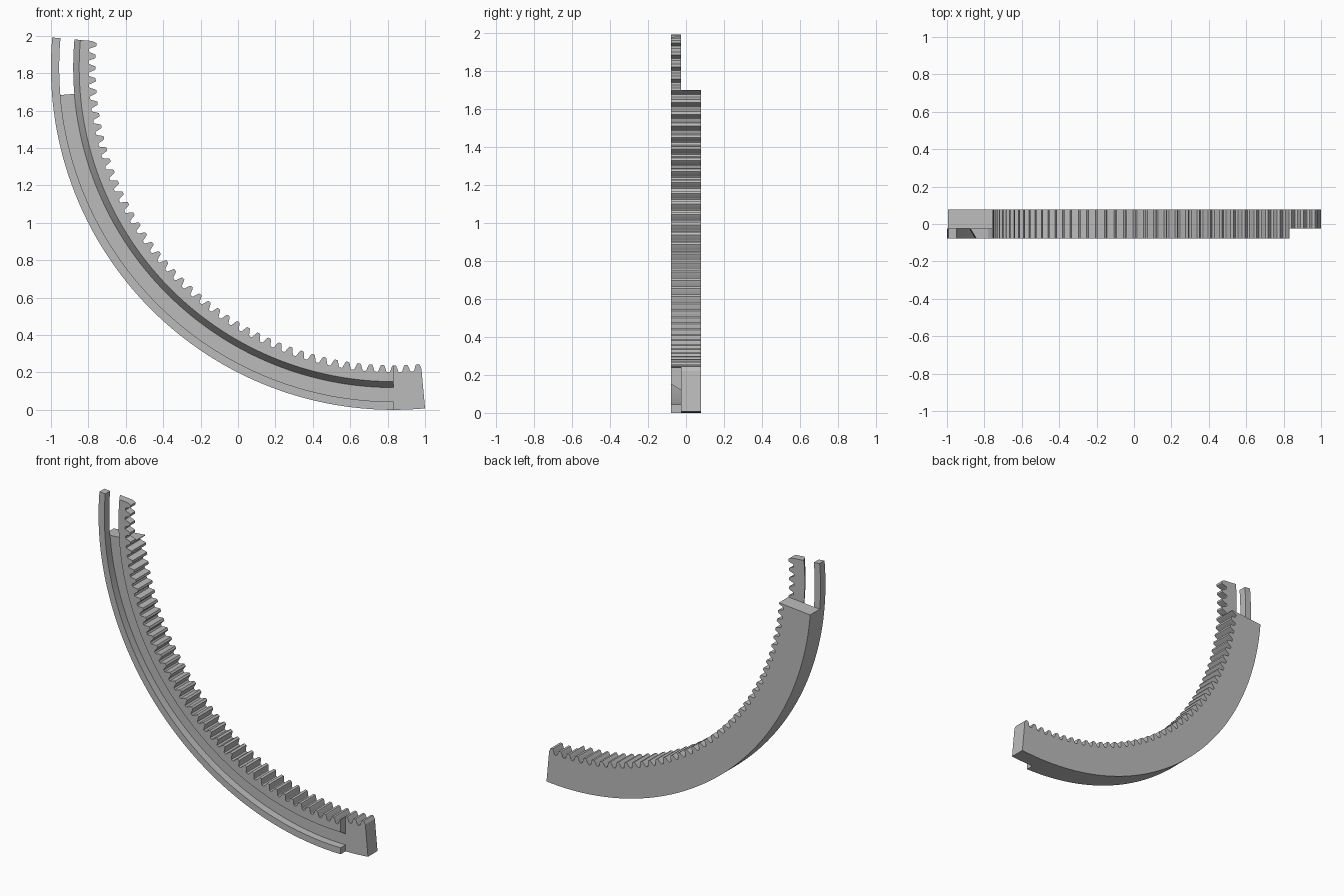
import bpy, bmesh, math

if "Cube" in bpy.data.objects:
    bpy.data.objects.remove(bpy.data.objects["Cube"])

# Main dimensions of the arc-shaped gear rack
R_OUT, R_ROOT, R_TIP = 1.831, 1.63, 1.593
CX, CZ = R_OUT - 1, R_OUT
Y_FRONT, Y_MID, Y_BACK = -0.078, -0.025, 0.078
PITCH, FIRST_TIP = 2.25, 175.65
# Half tooth outline: fraction of the pitch from the tip centre, height fraction
TOOTH = [(0, 1), (0.12, 1), (0.18, 0.85), (0.34, 0.12), (0.4, 0), (0.5, 0)]

grey = bpy.data.materials.new("light grey")
grey.use_nodes = True
grey.diffuse_color = (0.5, 0.5, 0.5, 1)
grey.node_tree.nodes["Principled BSDF"].inputs["Base Color"].default_value = (0.5, 0.5, 0.5, 1)


def tooth_radius(angle):
    """Radius of the toothed inner edge at an angle."""
    u = ((angle - FIRST_TIP) / PITCH) % 1
    u = min(u, 1 - u)
    for (u0, h0), (u1, h1) in zip(TOOTH, TOOTH[1:]):
        if u <= u1:
            h = h0 + (h1 - h0) * (u - u0) / (u1 - u0)
            return R_ROOT + (R_TIP - R_ROOT) * h
    return R_ROOT


def stations(start, end):
    """Angles of all tooth corners between two ends."""
    angles = {start, end}
    for k in range(-1, 47):
        for u, _ in TOOTH:
            for side in (-1, 1):
                a = round(FIRST_TIP + (k + side * u) * PITCH, 4)
                if start + 0.02 < a < end - 0.02:
                    angles.add(a)
    return sorted(angles)


def sweep(name, start, end, section):
    """Sweep a four-sided (radius, y) section around the arc centre."""
    bm = bmesh.new()
    rings = []
    for deg in stations(start, end):
        a = math.radians(deg)
        rings.append([bm.verts.new((CX + r * math.cos(a), y, CZ + r * math.sin(a)))
                      for r, y in section(deg)])
    for p, q in zip(rings, rings[1:]):
        for i in range(4):
            j = (i + 1) % 4
            bm.faces.new((p[i], p[j], q[j], q[i]))
    bm.faces.new(rings[0])
    bm.faces.new(rings[-1][::-1])
    bmesh.ops.recalc_face_normals(bm, faces=bm.faces)
    mesh = bpy.data.meshes.new(name)
    bm.to_mesh(mesh)
    bm.free()
    mesh.materials.append(grey)
    obj = bpy.data.objects.new(name, mesh)
    bpy.context.collection.objects.link(obj)
    bpy.ops.object.select_all(action='DESELECT')
    obj.select_set(True)
    bpy.context.view_layer.objects.active = obj
    bpy.ops.object.shade_smooth_by_angle(angle=math.radians(15))


# Thick toothed body at the back
sweep("back_gear_segment", 184.75, 275.3, lambda a: [
    (tooth_radius(a), Y_MID), (R_OUT, Y_MID), (R_OUT, Y_BACK), (tooth_radius(a), Y_BACK)])

# Toothed front rail with a slanted groove wall
sweep("front_toothed_rail", 175, 270, lambda a: [
    (tooth_radius(a), Y_FRONT), (1.68, Y_FRONT), (1.712, Y_MID), (tooth_radius(a), Y_MID)])

# Thin front rail along the outer rim
sweep("front_outer_rail", 175, 270, lambda a: [
    (1.787, Y_FRONT), (R_OUT, Y_FRONT), (R_OUT, Y_MID), (1.787, Y_MID)])
